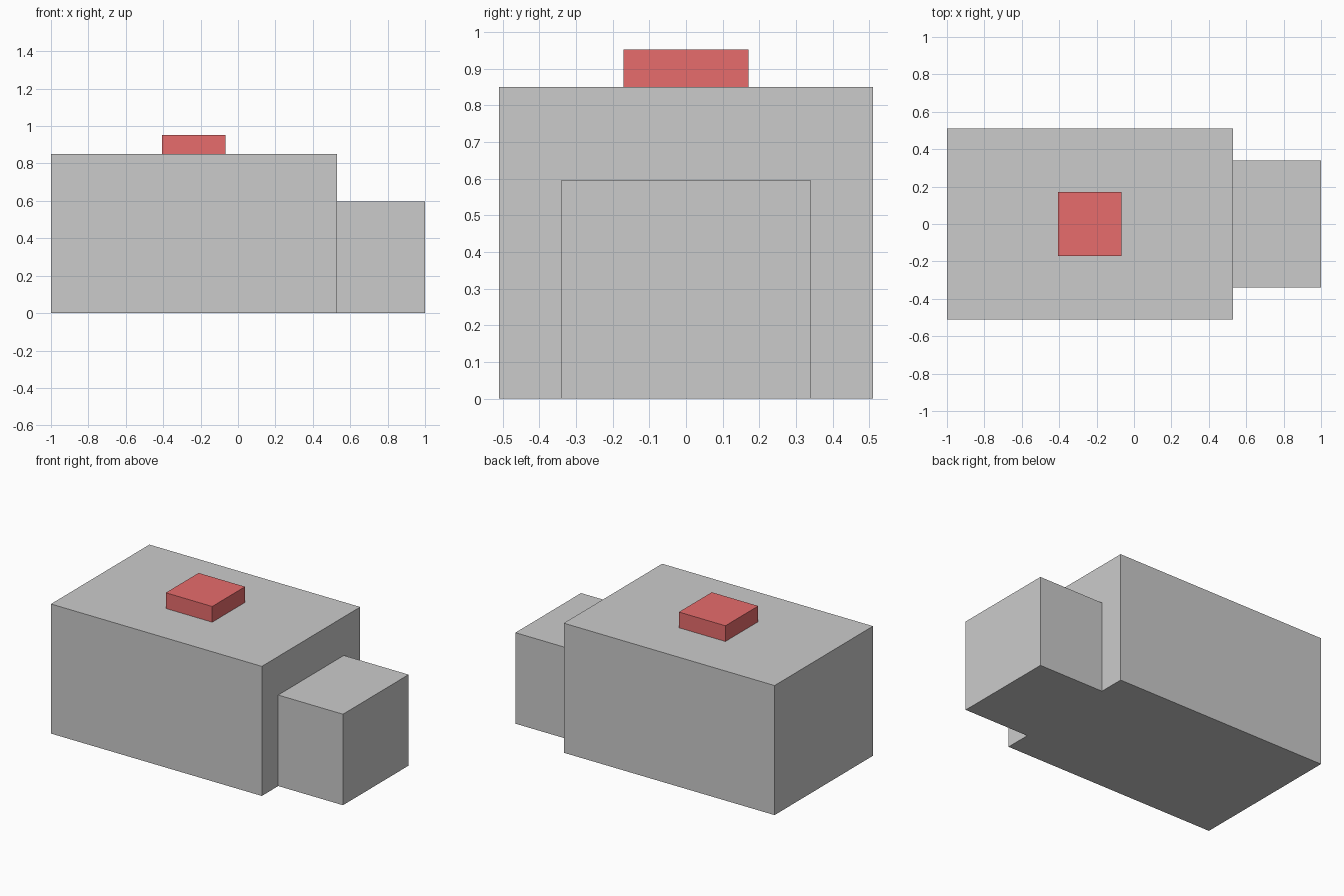
import bpy

if "Cube" in bpy.data.objects:
    bpy.data.objects.remove(bpy.data.objects["Cube"])


def box(name, x0, x1, half_y, z0, z1):
    """Box spanning the given extents, symmetric about y = 0."""
    bpy.ops.mesh.primitive_cube_add(size=1, location=((x0 + x1) / 2, 0, (z0 + z1) / 2))
    obj = bpy.context.object
    obj.name = name
    obj.scale = (x1 - x0, 2 * half_y, z1 - z0)
    bpy.ops.object.transform_apply(location=False, rotation=False, scale=True)
    return obj


# Main body and lower extension on its right end
box("main_body", -1.0, 0.53, 0.51, 0.0, 0.85)
box("side_extension", 0.53, 1.0, 0.34, 0.0, 0.597)

# Red block centred on the roof
roof_block = box("roof_block", -0.405, -0.068, 0.17, 0.85, 0.953)
red = bpy.data.materials.new("red")
red.diffuse_color = (0.8, 0.15, 0.15, 1.0)
red.use_nodes = True
red.node_tree.nodes["Principled BSDF"].inputs["Base Color"].default_value = red.diffuse_color
roof_block.data.materials.append(red)
